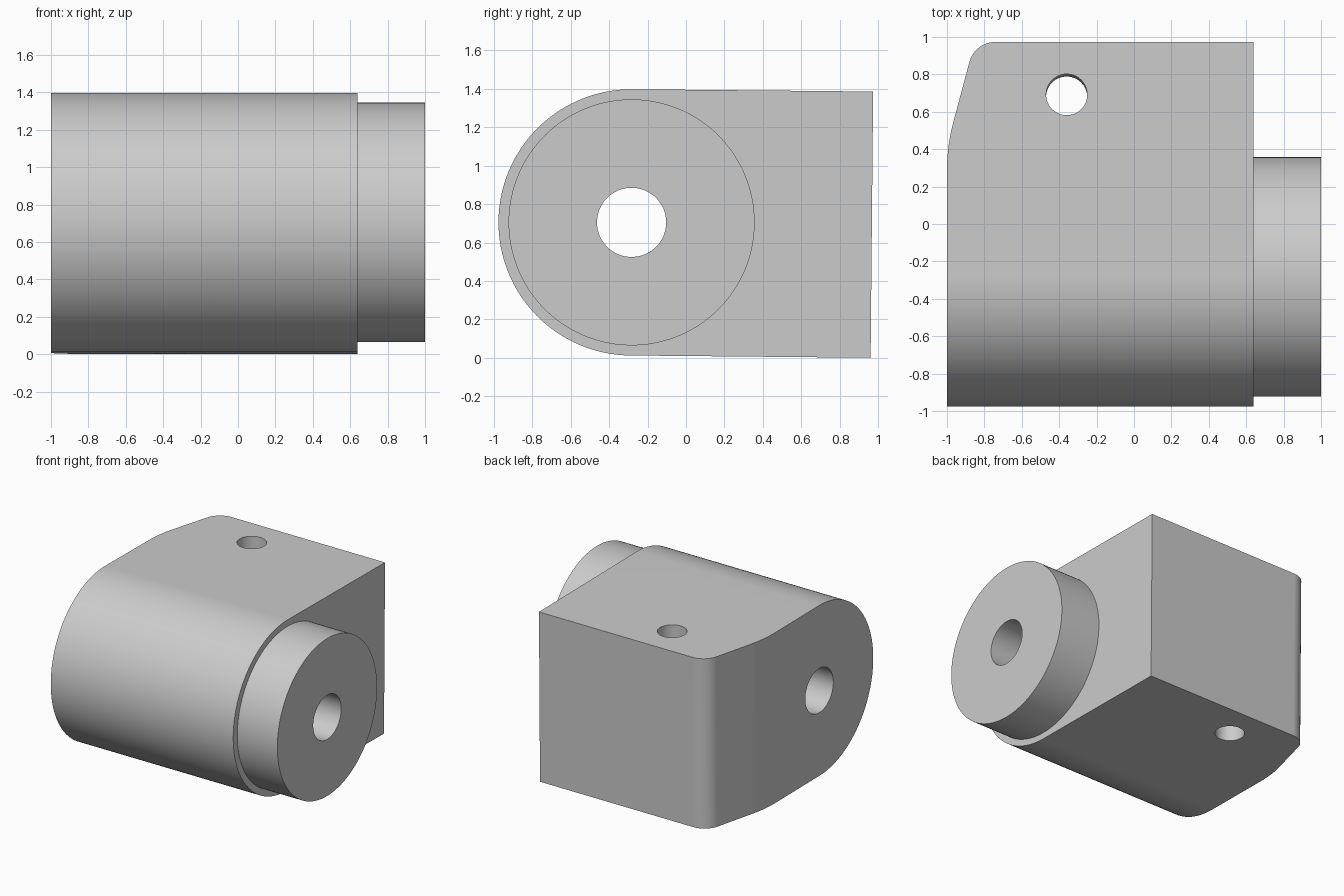
import bpy, bmesh
from math import sin, cos, tan, pi, radians
from mathutils import Vector

cube = bpy.data.objects.get("Cube")
if cube:
    bpy.data.objects.remove(cube, do_unlink=True)

grey = bpy.data.materials.new("light grey")
grey.use_nodes = True
grey.diffuse_color = (0.6, 0.6, 0.6, 1)
grey.node_tree.nodes["Principled BSDF"].inputs["Base Color"].default_value = (0.6, 0.6, 0.6, 1)

RADIUS, DEPTH = 0.6925, 1.25      # rounded nose radius, bore axis to back face
LEFT, SHOULDER, RIGHT = -1.0, 0.64, 1.0


def arc(cx, cy, r, start, end, n):
    """Points on an arc, angles in degrees."""
    steps = [radians(start + (end - start) * i / n) for i in range(n + 1)]
    return [(cx + r * cos(a), cy + r * sin(a)) for a in steps]


def prism(name, points, axis, low, high):
    """Extrude a closed outline along x (outline in y, z) or z (outline in x, y)."""
    bm = bmesh.new()
    place = (lambda p: (low, *p)) if axis == "x" else (lambda p: (*p, low))
    face = bm.faces.new([bm.verts.new(place(p)) for p in points])
    shift = Vector((high - low, 0, 0)) if axis == "x" else Vector((0, 0, high - low))
    grown = bmesh.ops.extrude_face_region(bm, geom=[face])["geom"]
    bmesh.ops.translate(bm, vec=shift, verts=[v for v in grown if isinstance(v, bmesh.types.BMVert)])
    bmesh.ops.recalc_face_normals(bm, faces=bm.faces)
    mesh = bpy.data.meshes.new(name)
    bm.to_mesh(mesh)
    bm.free()
    mesh.materials.append(grey)
    obj = bpy.data.objects.new(name, mesh)
    bpy.context.collection.objects.link(obj)
    return obj


def circle(cx, cy, r, n):
    return arc(cx, cy, r, 0, 360, n)[:-1]


# Housing: round nose at the front, square block at the back
nose = arc(0, 0, RADIUS, 90, 270, 64)
housing = prism("housing", nose + [(DEPTH, -RADIUS), (DEPTH, RADIUS)], "x", LEFT, SHOULDER)

# Plan outline: gentle bend, tapered side and rounded back corner
slant = 15
bend = arc(LEFT + 1, 0.563, 1, 180, 180 - slant, 10)
bx, by = bend[-1]
corner_r = 0.145
corner_x = bx + (DEPTH - by) * tan(radians(slant))
cx = corner_x + corner_r * tan(radians((90 - slant) / 2))
corner = arc(cx, DEPTH - corner_r, corner_r, 180 - slant, 90, 16)
outline = [(LEFT, -1)] + bend + corner + [(1.2, DEPTH), (1.2, -1)]
plan = prism("plan_cutter", outline, "z", -1, 1)

# Round boss on the right, bore along it, and vertical pin hole
boss = prism("boss", circle(0, 0, 0.64, 128), "x", 0.3, RIGHT)
bore = prism("bore_cutter", circle(0, 0, 0.18, 64), "x", -1.5, 1.5)
pin = prism("pin_cutter", circle(-0.36, 0.968, 0.11, 48), "z", -1, 1)

bpy.context.view_layer.objects.active = housing
steps = [(plan, "INTERSECT"), (boss, "UNION"), (bore, "DIFFERENCE"), (pin, "DIFFERENCE")]
for tool, operation in steps:
    tool.hide_render = True
    mod = housing.modifiers.new(tool.name, "BOOLEAN")
    mod.object, mod.operation, mod.solver = tool, operation, "EXACT"
    bpy.ops.object.modifier_apply(modifier=mod.name)
for tool, _ in steps:
    bpy.data.objects.remove(tool, do_unlink=True)

# Smooth the curved walls, keep flat faces crisp
bpy.ops.object.select_all(action="DESELECT")
housing.select_set(True)
bpy.ops.object.shade_smooth_by_angle(angle=radians(25))
housing.modifiers.new("even_normals", "WEIGHTED_NORMAL").keep_sharp = True

# Stand it up with its slight backward lean
housing.location = (0, -0.283, 0.705)
housing.rotation_euler.x = -0.0095
